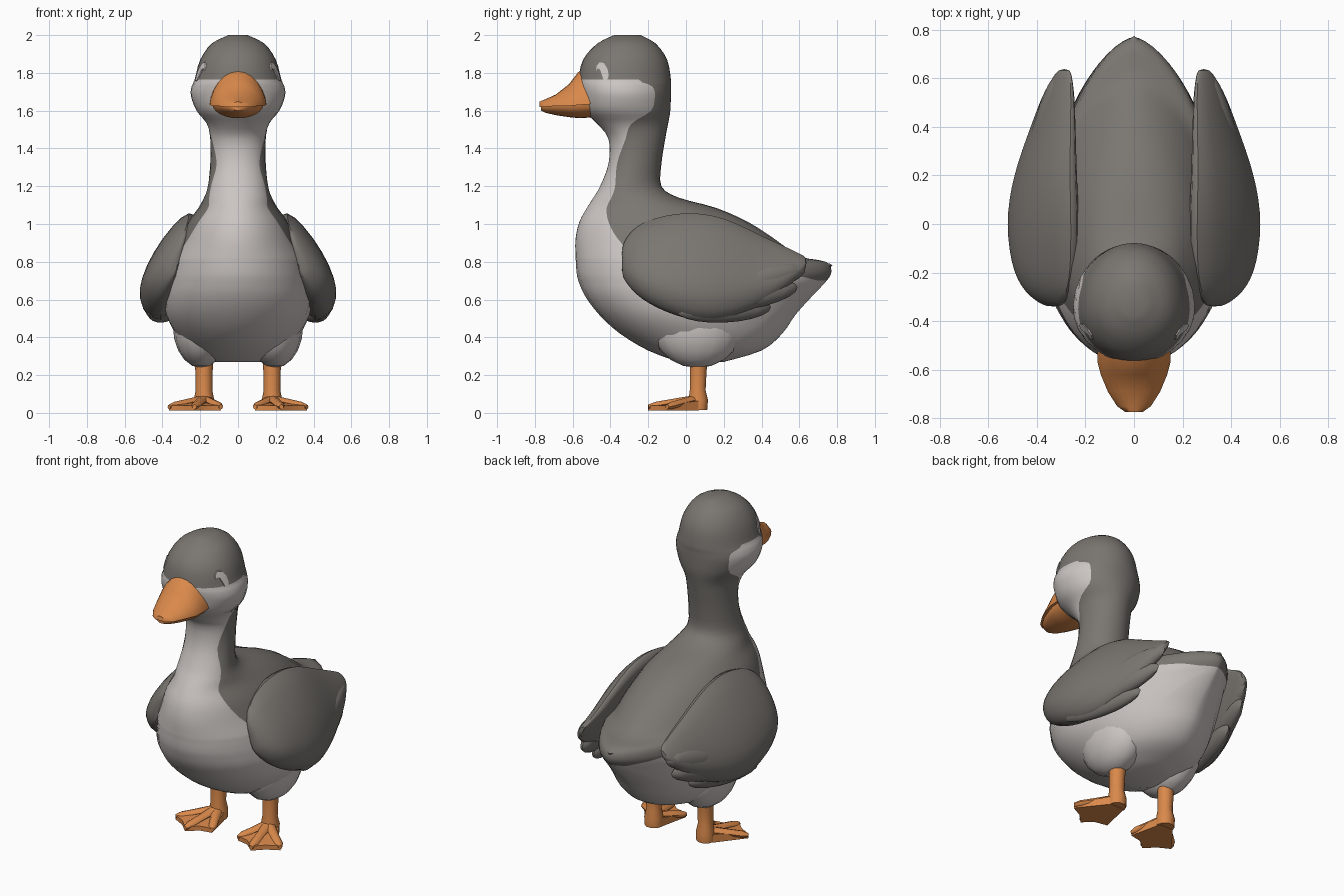
import bpy, bmesh, math
from mathutils import Vector, Matrix

if "Cube" in bpy.data.objects:
    bpy.data.objects.remove(bpy.data.objects["Cube"])


def material(name, rgb):
    m = bpy.data.materials.new(name)
    m.diffuse_color = (*rgb, 1)
    m.use_nodes = True
    m.node_tree.nodes["Principled BSDF"].inputs["Base Color"].default_value = m.diffuse_color
    return m


LIGHT = material("pale_grey", (0.60, 0.56, 0.54))
DARK = material("grey_brown", (0.195, 0.182, 0.165))
ORANGE = material("orange", (0.70, 0.25, 0.07))


def finish(bm, name, mats, angle=50, subdiv=0):
    bmesh.ops.recalc_face_normals(bm, faces=bm.faces)
    mesh = bpy.data.meshes.new(name)
    bm.to_mesh(mesh)
    bm.free()
    for m in mats:
        mesh.materials.append(m)
    ob = bpy.data.objects.new(name, mesh)
    bpy.context.collection.objects.link(ob)
    bpy.ops.object.select_all(action='DESELECT')
    ob.select_set(True)
    bpy.context.view_layer.objects.active = ob
    bpy.ops.object.shade_smooth_by_angle(angle=math.radians(angle))
    if subdiv:
        mod = ob.modifiers.new("round", 'SUBSURF')
        mod.levels = mod.render_levels = subdiv
    return ob


def loft(rings, name, mats, rule=None, **kw):
    """Skin closed rings of points; rule(column, ring_a, ring_b) picks a material."""
    bm = bmesh.new()
    vs = [[bm.verts.new(p) for p in r] for r in rings]
    n = len(vs[0])
    for i in range(len(vs) - 1):
        for j in range(n):
            k = (j + 1) % n
            f = bm.faces.new((vs[i][j], vs[i][k], vs[i + 1][k], vs[i + 1][j]))
            if rule:
                f.material_index = rule(j, rings[i], rings[i + 1])
    bm.faces.new(vs[0])
    top = bm.faces.new(vs[-1])
    if rule:
        top.material_index = 1
    return finish(bm, name, mats, **kw)


def blob(name, mat, loc, radii, rot_x=0, rot_z=0):
    bm = bmesh.new()
    bmesh.ops.create_uvsphere(bm, u_segments=16, v_segments=10, radius=1)
    bm.transform(Matrix.Translation(loc) @ Matrix.Rotation(rot_z, 4, 'Z')
                 @ Matrix.Rotation(rot_x, 4, 'X') @ Matrix.Diagonal((*radii, 1)))
    return finish(bm, name, [mat])


def smooth_rows(rows, steps):
    """Catmull-Rom interpolation through rows of numbers."""
    out = []
    for i in range(len(rows) - 1):
        p = [rows[max(0, min(len(rows) - 1, i + d))] for d in (-1, 0, 1, 2)]
        for s in range(steps):
            t = s / steps
            out.append([0.5 * (2 * b + (c - a) * t + (2 * a - 5 * b + 4 * c - d) * t * t
                               + (3 * b - a - 3 * c + d) * t ** 3) for a, b, c, d in zip(*p)])
    return out + [list(rows[-1])]


# Body, neck and head: height, front y, back y, half width, y where pale meets dark
BODY = [
    (0.27, -0.04, 0.20, 0.12, 0.1), (0.33, -0.20, 0.40, 0.25, 0.2), (0.42, -0.35, 0.51, 0.33, 0.3),
    (0.52, -0.46, 0.58, 0.38, 0.45), (0.62, -0.535, 0.67, 0.39, 0.6), (0.70, -0.57, 0.745, 0.38, 0.7),
    (0.75, -0.58, 0.77, 0.37, 0.35), (0.80, -0.583, 0.74, 0.36, -0.2), (0.83, -0.585, 0.60, 0.35, -0.27),
    (0.92, -0.585, 0.47, 0.31, -0.36), (1.01, -0.565, 0.33, 0.265, -0.41), (1.085, -0.525, 0.16, 0.21, -0.42),
    (1.14, -0.49, -0.04, 0.18, -0.395), (1.20, -0.455, -0.13, 0.16, -0.375), (1.32, -0.41, -0.13, 0.147, -0.365),
    (1.45, -0.41, -0.11, 0.147, -0.32), (1.53, -0.47, -0.095, 0.165, -0.29), (1.60, -0.54, -0.083, 0.22, -0.185),
    (1.68, -0.56, -0.08, 0.25, -0.165), (1.73, -0.57, -0.08, 0.245, -0.18), (1.765, -0.57, -0.08, 0.23, -0.25),
    (1.87, -0.545, -0.10, 0.20, -0.25), (1.955, -0.47, -0.16, 0.14, -0.3), (2.0, -0.38, -0.24, 0.05, -0.3)]
COLS = 10
CAP_Z, FLANK_Z = 1.765, 0.70


def centre_y(yf, yb):
    return yf + 0.45 * (min(yb, 0.5) - yf)


def skin_point(row, ang, side):
    z, yf, yb, w, _ = row
    yc = centre_y(yf, yb)
    s = max(0, math.sin(ang))
    if ang < math.pi / 2:
        half = yc - yf
    else:
        half = yb - yc
        s **= 1 + 0.3 * min(1, max(0, (yb - 0.3) / 0.4))  # taper towards the tail
    return Vector((side * w * s, yc - half * math.cos(ang), z))


def body_ring(row):
    z, yf, yb, w, edge = row
    yc = centre_y(yf, yb)
    c = (yc - edge) / (yc - yf if edge < yc else yb - yc)
    mid = math.acos(max(-0.98, min(0.95, c)))
    angs = [mid * i / COLS for i in range(COLS)]
    angs += [mid + (math.pi - mid) * i / COLS for i in range(COLS + 1)]
    return ([skin_point(row, a, 1) for a in angs]
            + [skin_point(row, a, -1) for a in angs[-2:0:-1]])


def plumage(col, low, high):
    z = (low[0].z + high[0].z) / 2
    if z > CAP_Z:
        return 1
    if z < FLANK_Z:
        return 0
    return 0 if col < COLS or col >= 3 * COLS else 1


body_rows = smooth_rows(BODY, 3)
loft([body_ring(r) for r in body_rows], "body_neck_head", [LIGHT, DARK], plumage)

# Beak: rounded upper half and flatter lower half; y, half width, top z, lip z, bottom z
BEAK = [(-0.50, 0.15, 1.83, 1.635, 1.565), (-0.57, 0.15, 1.805, 1.63, 1.56), (-0.62, 0.137, 1.74, 1.625, 1.565),
        (-0.69, 0.108, 1.685, 1.625, 1.575), (-0.75, 0.07, 1.658, 1.62, 1.588), (-0.775, 0.035, 1.648, 1.62, 1.60)]
upper, lower = [], []
for y, w, top, lip, bottom in BEAK:
    arc = [math.pi * i / 12 for i in range(13)]
    upper.append([(w * math.cos(a), y, lip + (top - lip) * math.sin(a) ** 1.3) for a in arc])
    lower.append([(0.9 * w * math.cos(a), y + 0.008, lip + 0.004 - (lip + 0.004 - bottom) * math.sin(a))
                  for a in arc])
loft(upper, "upper_beak", [ORANGE])
loft(lower, "lower_beak", [ORANGE])

# Wing stations: y, top z, bottom z, inner x, outer x; and the section shape
WING = [(-0.34, 0.88, 0.73, 0.30, 0.36), (-0.30, 0.96, 0.66, 0.26, 0.43), (-0.2, 1.035, 0.57, 0.22, 0.50),
        (0.0, 1.08, 0.485, 0.21, 0.53), (0.2, 1.05, 0.48, 0.22, 0.50), (0.4, 0.95, 0.56, 0.23, 0.43),
        (0.55, 0.875, 0.67, 0.24, 0.37), (0.64, 0.825, 0.77, 0.26, 0.31)]
SECTION = [(0, .93), (.13, 1), (.42, .87), (.76, .62), (.97, .36), (1, .2), (.86, .03), (.62, 0), (.42, .15), (.2, .5)]
# Wing feathers: centre, half length, pitch
FEATHERS = [((0.37, 0.39, 0.70), 0.26, 0.25), ((0.385, 0.33, 0.62), 0.275, 0.17), ((0.40, 0.20, 0.55), 0.26, 0.04)]
# Webbed foot toe tips
TOES = [(0.09, -0.13), (0.23, -0.20), (0.365, -0.10)]

for side, tag in ((-1, "left"), (1, "right")):
    rings = [[(side * (xi + u * (xo - xi)), y, zb + v * (zt - zb)) for u, v in SECTION]
             for y, zt, zb, xi, xo in smooth_rows(WING, 2)]
    loft(rings, tag + "_wing", [DARK], angle=60, subdiv=1)
    for i, ((x, y, z), length, pitch) in enumerate(FEATHERS):
        blob(f"{tag}_wing_feather_{i + 1}", DARK, (side * x, y, z), (0.05, length, 0.072), pitch, side * 0.28)

    # Thigh and leg
    blob(tag + "_thigh", LIGHT, (side * 0.195, 0.06, 0.46), (0.15, 0.24, 0.222))
    leg = []
    for z, r, y in ((0.30, 0.05, 0.07), (0.22, 0.046, 0.065), (0.12, 0.044, 0.062), (0.07, 0.054, 0.065), (0.015, 0.055, 0.06)):
        leg.append([(side * 0.18 + r * math.cos(a), y + r * math.sin(a), z)
                    for a in (math.tau * i / 10 for i in range(10))])
    loft(leg, tag + "_leg", [ORANGE])

    # Foot: web rising to the ankle, with a scalloped front edge
    outline = [(0.135, 0.07), TOES[0], (0.165, -0.145), TOES[1], (0.29, -0.14), TOES[2], (0.23, 0.07)]
    low = [(side * x, y, 0.012) for x, y in outline]
    high = [(side * x, y, 0.065 if y > 0 else 0.04) for x, y in outline]
    loft([low, high], tag + "_foot_web", [ORANGE], angle=30)
    # Toes running from the ankle to each tip
    for i, (tx, ty) in enumerate(TOES):
        start, end = Vector((side * 0.18, 0.05, 0.075)), Vector((side * tx, ty, 0.032))
        across = (end - start).cross(Vector((0, 0, 1))).normalized()
        toe = []
        for t, w in ((0, 0.035), (0.5, 0.026), (0.85, 0.026), (1.0, 0.012)):
            c = start.lerp(end, t)
            toe.append([c + across * w * math.cos(a) + Vector((0, 0, min(w, 0.02) * math.sin(a)))
                        for a in (math.tau * k / 8 for k in range(8))])
        loft(toe, f"{tag}_toe_{i + 1}", [ORANGE])

    # Pale crescent around the eye, laid on the head surface
    strip = []
    for y, z, r in ((-0.475, 1.825, .012), (-0.462, 1.84, .017), (-0.445, 1.835, .02),
                    (-0.432, 1.81, .02), (-0.426, 1.785, .017), (-0.428, 1.76, .01)):
        out = (Vector((y, z)) - Vector((-0.478, 1.78))).normalized() * r
        ring = []
        for py, pz in ((y + out.x, z + out.y), (y - out.x, z - out.y)):
            near = sorted(body_rows, key=lambda b: abs(b[0] - pz))[:2]
            t = (pz - near[0][0]) / (near[1][0] - near[0][0])
            _, yf, yb, w, _ = [a + (b - a) * t for a, b in zip(*near)]
            yc = centre_y(yf, yb)
            x = w * math.sqrt(max(0, 1 - ((py - yc) / (yc - yf)) ** 2))
            ring += [(side * (x + 0.005), py, pz), (side * (x - 0.004), py, pz)]
        strip.append([ring[0], ring[1], ring[3], ring[2]])
    loft(strip, tag + "_eye_crescent", [LIGHT])

# Tail feathers fanned over the rump
for i in range(-2, 3):
    blob(f"tail_feather_{i + 3}", DARK, (0.055 * i, 0.59 - 0.03 * abs(i), 0.772 - 0.006 * abs(i)),
         (0.05, 0.185 - 0.015 * abs(i), 0.027), 0.05, 0.06 * i)
